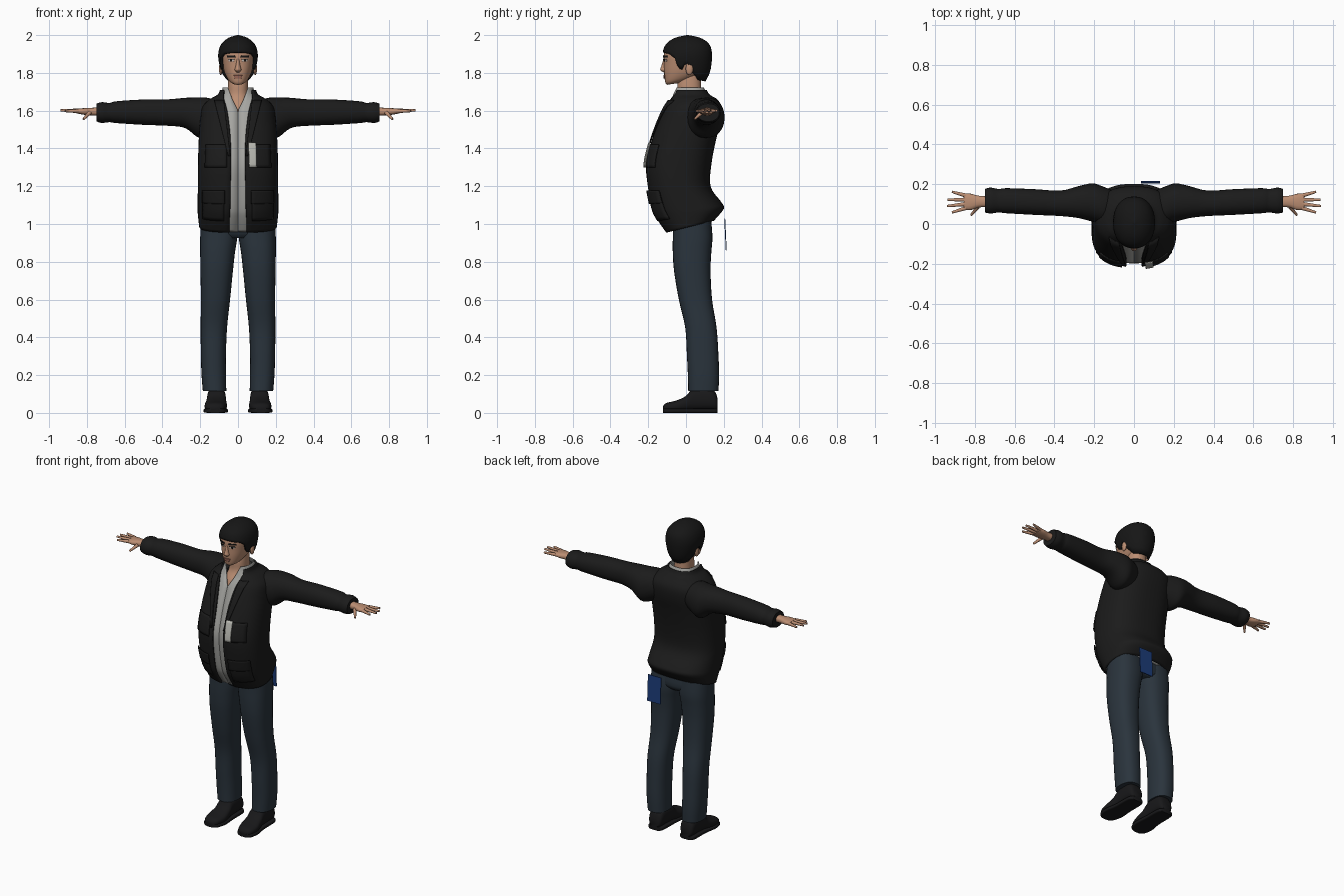
import bpy, bmesh, math
from mathutils import Vector

if "Cube" in bpy.data.objects:
    bpy.data.objects.remove(bpy.data.objects["Cube"])


def material(name, *rgb):
    m = bpy.data.materials.new(name)
    m.use_nodes = True
    m.diffuse_color = (*rgb, 1)
    m.node_tree.nodes["Principled BSDF"].inputs["Base Color"].default_value = (*rgb, 1)
    return m


BLACK = material("jacket black", .011, .011, .011)
HAIR = material("hair black", .008, .008, .008)
SHOE = material("shoe black", .009, .009, .010)
DENIM = material("dark denim", .023, .034, .046)
SKIN = material("skin", .50, .27, .17)
GREY = material("shirt grey", .38, .38, .36)
LABEL = material("pale label", .48, .48, .44)
BLUE = material("card blue", .012, .045, .19)
LIPS = material("lips", .33, .14, .10)
EYE = material("eye white", .55, .50, .46)


def finish(name, bm, mat, mirror=False, thick=0, offset=-1, fix=True):
    """Turn a bmesh into a smooth object with the usual modifiers."""
    if fix:
        bmesh.ops.recalc_face_normals(bm, faces=bm.faces)
    mesh = bpy.data.meshes.new(name)
    bm.to_mesh(mesh)
    bm.free()
    ob = bpy.data.objects.new(name, mesh)
    bpy.context.collection.objects.link(ob)
    mesh.materials.append(mat)
    bpy.ops.object.select_all(action='DESELECT')
    ob.select_set(True)
    bpy.context.view_layer.objects.active = ob
    bpy.ops.object.shade_smooth_by_angle(angle=math.radians(45))
    if mirror:
        ob.modifiers.new("mirror", 'MIRROR')
    if thick:
        s = ob.modifiers.new("thickness", 'SOLIDIFY')
        s.thickness, s.offset = thick, offset


def dense(rows, steps=4):
    """Smooth curve through section rows: (s, centre, half, front, back, tilt, gap)."""
    rows = [tuple(r) + (0,) * (7 - len(r)) for r in rows]
    out = []
    for i in range(len(rows) - 1):
        quad = rows[max(i - 1, 0)], rows[i], rows[i + 1], rows[min(i + 2, len(rows) - 1)]
        for k in range(steps):
            t = k / steps
            out.append(tuple(b + t / 2 * (c - a + t * (2*a - 5*b + 4*c - d + t * (3*(b - c) + d - a)))
                             for a, b, c, d in zip(*quad)))
    return out + [rows[-1]]


def power(v, e):
    return math.copysign(abs(v) ** e, v)


def section(row, angle, p):
    s, c, h, f, b, tilt, _ = row
    y = (f + b) / 2 - (b - f) / 2 * power(math.cos(angle), 2 / p)
    return Vector((c + h * power(math.sin(angle), 2 / p), y, s + tilt * y))


def bridge(bm, rings, closed):
    for lo, hi in zip(rings, rings[1:]):
        n = len(lo)
        for i in range(n if closed else n - 1):
            j = (i + 1) % n
            bm.faces.new((lo[i], lo[j], hi[j], hi[i]))


def loft(name, rows, mat, p=2.3, n=28, turn=lambda v: v, opened=False, mirror=False, thick=0):
    """Skin a stack of rounded sections, optionally open along the front."""
    bm = bmesh.new()
    rings = []
    for row in rows:
        if opened:
            a = math.asin(min(.99, max(row[6], .0005) / row[2]) ** (p / 2))
            angles = [a + (2 * math.pi - 2 * a) * i / n for i in range(n + 1)]
        else:
            angles = [2 * math.pi * i / n for i in range(n)]
        rings.append([bm.verts.new(turn(section(row, t, p))) for t in angles])
    bridge(bm, rings, not opened)
    if not opened:
        bm.faces.new(rings[0])
        bm.faces.new(rings[-1])
    finish(name, bm, mat, mirror, thick, fix=not opened)


def lookup(rows, z):
    for lo, hi in zip(rows, rows[1:]):
        if lo[0] <= z <= hi[0]:
            t = (z - lo[0]) / (hi[0] - lo[0])
            return tuple(a + t * (b - a) for a, b in zip(lo, hi))
    return rows[-1]


def patch(name, rows, mat, left, right, z0, z1, off, p, mirror=True, thick=.006):
    """Thin plate following the front of a loft; left and right are (bottom, top) x."""
    bm = bmesh.new()
    grid = []
    for j in range(9):
        v = j / 8
        row = lookup(rows, z0 + (z1 - z0) * v)
        xa, xb = (e[0] + (e[1] - e[0]) * v for e in (left, right))
        line = []
        for i in range(7):
            x = xa + (xb - xa) * i / 6
            a = math.asin(min(.99, abs(x) / row[2]) ** (p / 2))
            q = section(row, a, p)
            line.append(bm.verts.new((x, q.y - off, q.z)))
        grid.append(line)
    bridge(bm, grid, False)
    finish(name, bm, mat, mirror, thick, 0, fix=False)


# Jacket body: hem, bulging front, shoulders and standing collar
jacket = dense([(.98, 0, .205, -.105, .148, .25, .045), (1.05, 0, .213, -.155, .2, .15, .045),
                (1.10, 0, .214, -.18, .185, .1, .042), (1.20, 0, .213, -.203, .13, 0, .04),
                (1.32, 0, .212, -.212, .135, 0, .038), (1.45, 0, .208, -.18, .16, 0, .04),
                (1.55, 0, .2, -.145, .185, 0, .05), (1.62, 0, .188, -.115, .188, 0, .062),
                (1.66, 0, .15, -.092, .165, 0, .075), (1.685, 0, .108, -.085, .125, 0, .08),
                (1.71, 0, .096, -.078, .11, 0, .078)])
loft("jacket_body", jacket, BLACK, 2.5, 48, opened=True, thick=.01)
patch("jacket_lapels", jacket, BLACK, (.04, .075), (.052, .125), 1.36, 1.655, .008, 2.5)
patch("chest_pockets", jacket, BLACK, (.06, .06), (.175, .17), 1.3, 1.42, .006, 2.5)
patch("hip_pockets", jacket, BLACK, (.075, .075), (.185, .185), 1.04, 1.17, .006, 2.5)
patch("hip_pocket_flaps", jacket, BLACK, (.07, .07), (.188, .188), 1.12, 1.18, .012, 2.5)
patch("chest_label", jacket, LABEL, (.06, .055), (.097, .095), 1.3, 1.43, .013, 2.5, mirror=False)

# Shirt with an open neck, inset from the jacket
shirt = [(z + max(0, z - 1.65) * .2, c, h - .015, f + .015, b - .015, t, (z - 1.6) * .5)
         for z, c, h, f, b, t, g in jacket]
loft("shirt", shirt, GREY, 2.5, 48, opened=True, thick=.006)

# Sleeves
along_x = lambda v: Vector((v.z, v.y, v.x))
loft("sleeves", dense([(.1, 1.575, .075, .0, .165), (.16, 1.568, .1, .0, .19),
                       (.21, 1.564, .106, .012, .204), (.28, 1.588, .08, .03, .19),
                       (.37, 1.59, .07, .04, .168), (.5, 1.592, .067, .046, .175),
                       (.64, 1.592, .058, .054, .18), (.68, 1.59, .051, .058, .176),
                       (.72, 1.59, .055, .053, .183), (.75, 1.59, .047, .058, .176)]),
     BLACK, 2.2, turn=along_x, mirror=True)

# Hands: palm, then fingers and thumb
loft("palms", dense([(.73, 1.595, .022, .085, .14), (.78, 1.595, .02, .083, .142),
                     (.82, 1.596, .017, .07, .152), (.855, 1.598, .012, .072, .152)]),
     SKIN, 2.5, 16, turn=along_x, mirror=True)
bm = bmesh.new()
digits = [((.845, .08, 1.598), (.915, .058, 1.598)), ((.848, .1, 1.6), (.94, .09, 1.602)),
          ((.848, .122, 1.6), (.938, .122, 1.602)), ((.845, .143, 1.598), (.915, .162, 1.6)),
          ((.785, .085, 1.59), (.818, .045, 1.555))]
for start, end in digits:
    a, b = Vector(start), Vector(end)
    made = bmesh.ops.create_cone(bm, cap_ends=True, segments=10, radius1=.011, radius2=.006,
                                 depth=(b - a).length)
    aim = (b - a).to_track_quat('Z', 'Y')
    for v in made["verts"]:
        v.co = aim @ v.co + (a + b) / 2
finish("fingers", bm, SKIN, mirror=True)

# Trousers
loft("trouser_legs", dense([(.115, .124, .062, .012, .172), (.2, .128, .065, .01, .175),
                            (.3, .13, .066, .005, .172), (.45, .128, .07, -.004, .162),
                            (.6, .119, .077, -.038, .138), (.75, .113, .086, -.063, .13),
                            (.85, .108, .092, -.07, .134), (.93, .102, .098, -.07, .14),
                            (1.03, .099, .097, -.07, .132)]),
     DENIM, 2.4, mirror=True)
loft("trouser_seat", dense([(.925, 0, .09, -.045, .115), (.96, 0, .16, -.066, .136),
                            (1.06, 0, .188, -.07, .125)]), DENIM, 2.5)

# Shoes with soles
along_y = lambda v: Vector((v.x, v.z, v.y))
shoe = dense([(-.122, .122, .022, .01, .034), (-.105, .121, .046, .005, .052),
              (-.05, .118, .059, .005, .066), (.0, .115, .054, .008, .09),
              (.04, .114, .05, .012, .13), (.12, .114, .049, .014, .135),
              (.155, .114, .044, .014, .11), (.168, .114, .03, .02, .07)])
loft("shoes", shoe, SHOE, 2.5, turn=along_y, mirror=True)
loft("shoe_soles", [(y, c, h + .005, 0, .024, 0, 0) for y, c, h, *_ in shoe], SHOE, 5,
     turn=along_y, mirror=True)

# Neck, head and nose
loft("neck", dense([(1.55, 0, .1, -.1, .1), (1.62, 0, .075, -.085, .09), (1.68, 0, .057, -.05, .083),
                    (1.74, 0, .053, -.045, .08), (1.8, 0, .05, -.03, .08)]), SKIN)
head = dense([(1.752, 0, .022, -.1, -.03, .15), (1.768, 0, .05, -.11, .04, .15),
              (1.8, 0, .071, -.116, .09), (1.85, 0, .083, -.117, .115), (1.9, 0, .088, -.117, .12),
              (1.95, 0, .076, -.095, .105), (1.98, 0, .035, -.045, .06)])
loft("head", head, SKIN, 2.3)
loft("nose", dense([(1.802, 0, .008, -.118, -.09), (1.815, 0, .018, -.136, -.09),
                    (1.835, 0, .013, -.131, -.09), (1.875, 0, .008, -.119, -.09)]), SKIN, 2, 14)

# Ears
bm = bmesh.new()
bmesh.ops.create_uvsphere(bm, u_segments=12, v_segments=8, radius=1)
for v in bm.verts:
    v.co = Vector((.091 + v.co.x * .01, .018 + v.co.y * .02, 1.822 + v.co.z * .034))
finish("ears", bm, SKIN, mirror=True)

# Face details
patch("eyes", head, EYE, (.021, .021), (.05, .05), 1.861, 1.871, .001, 2.3, thick=.004)
patch("irises", head, HAIR, (.031, .031), (.041, .041), 1.861, 1.872, .003, 2.3, thick=.004)
patch("upper_eyelids", head, HAIR, (.019, .021), (.053, .05), 1.871, 1.874, .003, 2.3, thick=.004)
patch("eyebrows", head, HAIR, (.014, .016), (.058, .056), 1.882, 1.891, .002, 2.3, thick=.005)
patch("mouth", head, LIPS, (-.016, -.024), (.016, .024), 1.78, 1.791, .002, 2.3, False, .005)

# Hair: dome whose lower edge follows the fringe, sideburns and nape
dome = dense([(1.75, 0, .062, -.1, .1), (1.8, 0, .087, -.112, .126), (1.85, 0, .1, -.122, .135),
              (1.9, 0, .105, -.124, .138), (1.95, 0, .09, -.108, .125), (1.985, 0, .052, -.06, .078),
              (2.0, 0, .004, .004, .012)])
edge = [(-1, 1.755), (-.55, 1.762), (-.2, 1.8), (-.05, 1.85), (.08, 1.85), (.14, 1.815),
        (.36, 1.825), (.44, 1.875), (.7, 1.9), (1, 1.908)]
bm = bmesh.new()
rings = []
for k in range(15):
    rise = 1 - (1 - k / 14) ** 2
    ring = []
    for i in range(64):
        a = 2 * math.pi * i / 64
        low = lookup(edge, math.cos(a))[1]
        ring.append(bm.verts.new(section(lookup(dome, low + (2 - low) * rise), a, 2.2)))
    rings.append(ring)
bridge(bm, rings, True)
bm.faces.new(rings[-1])
finish("hair", bm, HAIR, thick=.014, fix=False)

# Card hanging behind the left hip
bm = bmesh.new()
bmesh.ops.create_cube(bm, size=1)
for v in bm.verts:
    v.co = Vector((.083 + v.co.x * .095, .209 + v.co.y * .005 - v.co.z * .008, .945 + v.co.z * .17))
finish("hanging_card", bm, BLUE)
